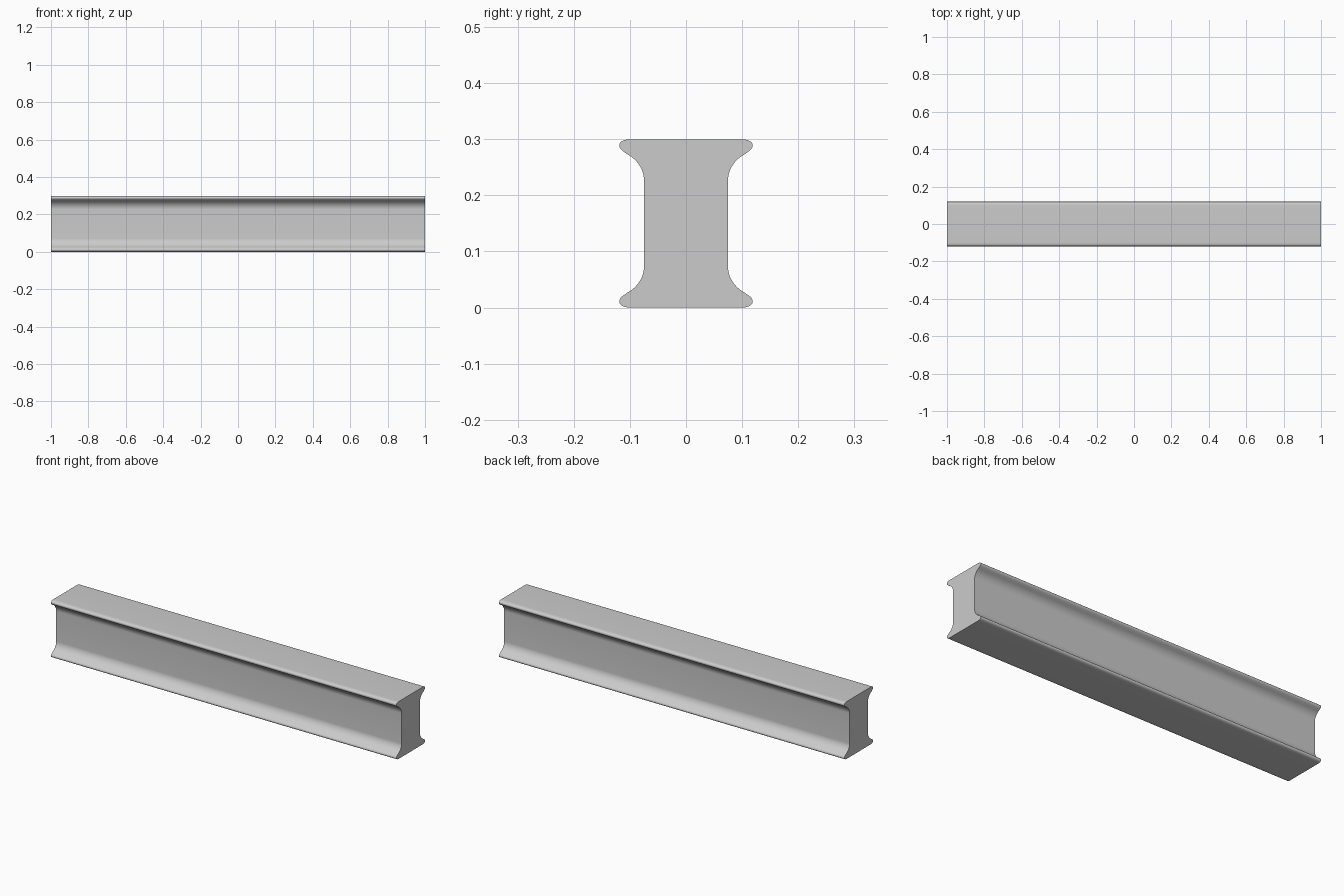
import bpy, bmesh, math
from mathutils import Vector
from mathutils.geometry import interpolate_bezier

if "Cube" in bpy.data.objects:
    bpy.data.objects.remove(bpy.data.objects["Cube"])

HALF_LENGTH, HEIGHT = 1.0, 0.3


def bezier(a, b, c, d, n):
    return interpolate_bezier(*[Vector((p[0], p[1], 0)) for p in (a, b, c, d)], n)


# Upper right quarter of the cross-section (y, z): rounded lip, then concave fillet to the web
quarter = [(p.x, p.y) for p in
           bezier((0.098, 0.3), (0.110, 0.3), (0.119, 0.296), (0.119, 0.289), 9)
           + bezier((0.119, 0.289), (0.119, 0.282), (0.111, 0.278), (0.104, 0.273), 9)[1:]
           + bezier((0.104, 0.273), (0.087, 0.264), (0.075, 0.246), (0.075, 0.228), 13)[1:]]

# Mirror to the lower half, then to the other side
right = quarter + [(y, HEIGHT - z) for y, z in reversed(quarter)]
outline = right + [(-y, z) for y, z in reversed(right)]

# Extrude the section along the beam length
bm = bmesh.new()
face = bm.faces.new([bm.verts.new((-HALF_LENGTH, y, z)) for y, z in outline])
ext = bmesh.ops.extrude_face_region(bm, geom=[face], use_keep_orig=True)
moved = [v for v in ext["geom"] if isinstance(v, bmesh.types.BMVert)]
bmesh.ops.translate(bm, verts=moved, vec=(2 * HALF_LENGTH, 0, 0))
bmesh.ops.recalc_face_normals(bm, faces=bm.faces)
mesh = bpy.data.meshes.new("beam")
bm.to_mesh(mesh)
bm.free()

beam = bpy.data.objects.new("beam", mesh)
bpy.context.collection.objects.link(beam)
bpy.context.view_layer.objects.active = beam
beam.select_set(True)
bpy.ops.object.shade_smooth_by_angle(angle=math.radians(30))
